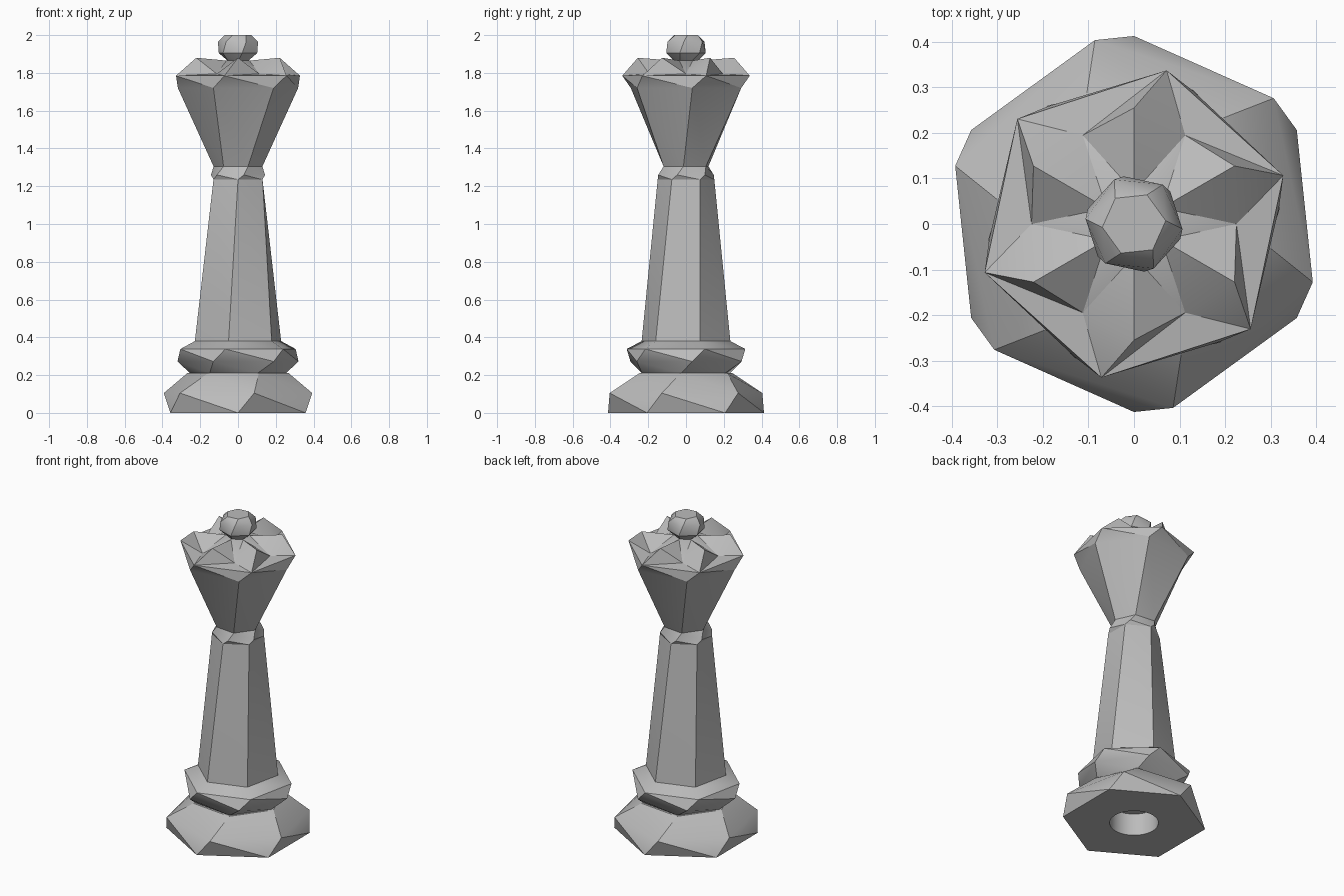
import bpy, bmesh
from math import cos, sin, radians

cube = bpy.data.objects.get("Cube")
if cube:
    bpy.data.objects.remove(cube, do_unlink=True)

grey = bpy.data.materials.new("stone_grey")
grey.use_nodes = True
tone = (0.5, 0.5, 0.5, 1)
grey.diffuse_color = tone
grey.node_tree.nodes["Principled BSDF"].inputs["Base Color"].default_value = tone


def ring(bm, z, r, turn, n=6):
    return [bm.verts.new((r * cos(radians(turn + k * 360 / n)),
                          r * sin(radians(turn + k * 360 / n)), z)) for k in range(n)]


def bridge(bm, low, high):
    # Each twisted side splits along its shorter diagonal
    n = len(low)
    for k in range(n):
        j = (k + 1) % n
        bm.faces.new((low[k], low[j], high[k]))
        bm.faces.new((high[k], low[j], high[j]))


def stack(bm, profile):
    rings = [ring(bm, *p) for p in profile]
    for low, high in zip(rings, rings[1:]):
        bridge(bm, low, high)
    return rings


def finish(bm, name, angle=30):
    bmesh.ops.recalc_face_normals(bm, faces=bm.faces)
    mesh = bpy.data.meshes.new(name)
    bm.to_mesh(mesh)
    bm.free()
    obj = bpy.data.objects.new(name, mesh)
    bpy.context.collection.objects.link(obj)
    mesh.materials.append(grey)
    bpy.ops.object.select_all(action='DESELECT')
    obj.select_set(True)
    bpy.context.view_layer.objects.active = obj
    bpy.ops.object.shade_smooth_by_angle(angle=radians(angle))
    return obj


# Base with a round socket in its underside
bm = bmesh.new()
rings = stack(bm, [(0, 0.413, 30), (0.105, 0.413, 42), (0.21, 0.27, 54)])
bm.faces.new(rings[-1])
rim = ring(bm, 0, 0.14, 30, 36)
roof = ring(bm, 0.14, 0.14, 30, 36)
for k in range(36):
    j = (k + 1) % 36
    bm.faces.new((rim[k], rim[j], roof[j], roof[k]))
bm.faces.new(roof)
for k in range(6):
    j = (k + 1) % 6
    arc = [rim[(6 * k + i) % 36] for i in range(7)]
    bm.faces.new([rings[0][k], rings[0][j]] + arc[::-1])
finish(bm, "base")

# Lower collar
bm = bmesh.new()
rings = stack(bm, [(0.21, 0.255, 54), (0.272, 0.322, 66),
                   (0.338, 0.321, 78), (0.38, 0.24, 78)])
bm.faces.new(rings[0])
bm.faces.new(rings[-1])
finish(bm, "lower_collar")

# Tapered shaft, neck ring and flared head
bm = bmesh.new()
rings = stack(bm, [(0.38, 0.24, 78), (1.235, 0.15, 90), (1.26, 0.15, 102),
                   (1.305, 0.13, 114)])
bm.faces.new(rings[0])
bm.faces.new(rings[-1])
finish(bm, "shaft")

bm = bmesh.new()
rings = stack(bm, [(1.305, 0.13, 54), (1.72, 0.32, 66), (1.785, 0.345, 78)])
bm.faces.new(rings[0])

# Crown points: tips on the rim, raised peaks and low valleys between
tips = rings[-1]
peaks = ring(bm, 1.88, 0.255, 90)
valleys = ring(bm, 1.795, 0.225, 60)
inner = ring(bm, 1.865, 0.07, 90)
for k in range(6):
    j = (k + 1) % 6
    t, p, v, w, c = tips[k], peaks[k], valleys[k], valleys[j], inner[k]
    for tri in ((t, p, v), (t, w, p), (t, tips[j], w),
                (p, c, v), (p, w, c), (w, inner[j], c)):
        bm.faces.new(tri)
bm.faces.new(inner)
finish(bm, "crown")

# Faceted ball
bm = bmesh.new()
rings = stack(bm, [(1.862, 0.06, 30), (1.905, 0.107, 42),
                   (1.965, 0.107, 54), (2.0, 0.07, 66)])
bm.faces.new(rings[0])
bm.faces.new(rings[-1])
finish(bm, "finial_ball")
